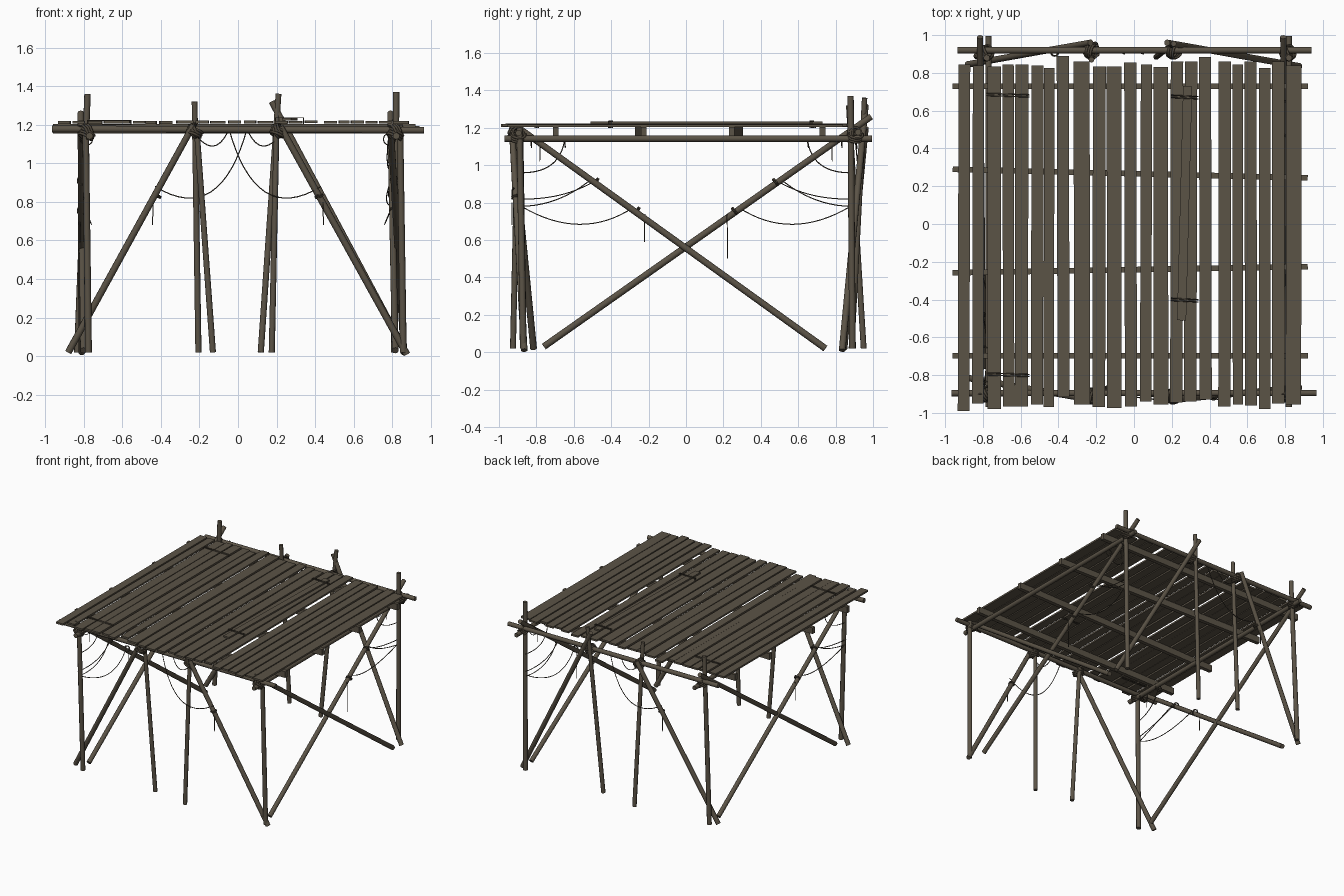
import bpy, bmesh, math, random
from mathutils import Vector, Matrix

if "Cube" in bpy.data.objects:
    bpy.data.objects.remove(bpy.data.objects["Cube"])

random.seed(4)


def material(name, rgb):
    m = bpy.data.materials.new(name)
    m.diffuse_color = (*rgb, 1)
    m.use_nodes = True
    m.node_tree.nodes["Principled BSDF"].inputs["Base Color"].default_value = m.diffuse_color
    return m


WOOD = material("weathered_wood", (0.105, 0.087, 0.062))
ROPE = material("old_rope", (0.072, 0.059, 0.042))


def finish(name, bm, mat):
    me = bpy.data.meshes.new(name)
    bm.to_mesh(me)
    bm.free()
    me.materials.append(mat)
    ob = bpy.data.objects.new(name, me)
    bpy.context.collection.objects.link(ob)
    return ob


def pole(name, a, b, r=0.018):
    """Round timber between two points."""
    a, b = Vector(a), Vector(b)
    bm = bmesh.new()
    bmesh.ops.create_cone(bm, cap_ends=True, segments=10, radius1=r, radius2=r * 0.94, depth=(b - a).length)
    for f in bm.faces:
        f.smooth = len(f.verts) == 4
    for e in bm.edges:
        e.smooth = not any(len(f.verts) > 4 for f in e.link_faces)
    rot = (b - a).to_track_quat('Z', 'Y').to_matrix().to_4x4()
    bmesh.ops.transform(bm, matrix=Matrix.Translation((a + b) / 2) @ rot, verts=bm.verts)
    return finish(name, bm, WOOD)


def board(name, centre, size, turn=0.0):
    """Rectangular timber, turned about z."""
    bm = bmesh.new()
    bmesh.ops.create_cube(bm, size=1)
    m = Matrix.Translation(centre) @ Matrix.Rotation(turn, 4, 'Z') @ Matrix.Diagonal((*size, 1))
    bmesh.ops.transform(bm, matrix=m, verts=bm.verts)
    return finish(name, bm, WOOD)


def rope(name, pts, r=0.004, closed=False):
    """Rope along a list of points."""
    cu = bpy.data.curves.new(name, 'CURVE')
    cu.dimensions = '3D'
    cu.bevel_depth = r
    cu.bevel_resolution = 1
    cu.use_fill_caps = True
    sp = cu.splines.new('POLY')
    sp.points.add(len(pts) - 1)
    for p, q in zip(sp.points, pts):
        p.co = (*q, 1)
    sp.use_cyclic_u = closed
    cu.materials.append(ROPE)
    ob = bpy.data.objects.new(name, cu)
    bpy.context.collection.objects.link(ob)


def sag(name, a, c, b, r=0.003):
    """Hanging rope from a to b, pulled towards c."""
    a, c, b = Vector(a), Vector(c), Vector(b)
    ts = [i / 16 for i in range(17)]
    rope(name, [a * (1 - t) ** 2 + c * 2 * t * (1 - t) + b * t * t for t in ts], r)


def lash(name, centre, axis, rad=0.03, turns=3, r=0.007):
    """Coil of rope round a pole."""
    q = Vector(axis).to_track_quat('Z', 'Y')
    n = turns * 10
    rope(name, [Vector(centre) + q @ Vector((rad * math.cos(i * math.tau / 10), rad * math.sin(i * math.tau / 10),
                (i / n - 0.5) * turns * r * 1.9)) for i in range(n + 1)], r)


# corner posts: back ones stand above the deck
pole("front_left_post", (-0.775, -0.87, 0.02), (-0.79, -0.9, 1.2))
pole("front_right_post", (0.857, -0.87, 0.02), (0.84, -0.89, 1.2))
pole("back_left_post", (-0.832, 0.89, 0.02), (-0.78, 0.88, 1.36))
pole("back_right_post", (0.81, 0.89, 0.02), (0.82, 0.88, 1.37))

# leaning inner posts
pole("front_inner_post_left", (-0.13, -0.868, 0.02), (-0.215, -0.885, 1.19), 0.016)
pole("front_inner_post_right", (0.175, -0.925, 0.02), (0.2, -0.9, 1.19), 0.016)
pole("back_inner_post_left", (-0.205, 0.95, 0.02), (-0.225, 0.87, 1.32), 0.016)
pole("back_inner_post_right", (0.118, 0.885, 0.02), (0.21, 0.955, 1.36), 0.016)

# slanted braces on front and back
pole("front_brace_left", (-0.88, -0.815, 0.02), (-0.23, -0.93, 1.2))
pole("front_brace_right", (0.875, -0.865, 0.01), (0.22, -0.93, 1.19))
pole("back_brace_left", (-0.88, 0.845, 0.02), (-0.23, 0.96, 1.2))
pole("back_brace_right", (0.875, 0.835, 0.01), (0.175, 0.96, 1.32))

# crossed braces and long beams on both sides
for side, xt, xa, xb, xm in (("left", -0.815, -0.81, -0.8, -0.77), ("right", 0.79, 0.86, 0.815, 0.82)):
    pole(f"{side}_cross_brace_a", (xa, 0.745, 0.02), (xt, -0.91, 1.21))
    pole(f"{side}_cross_brace_b", (xb, -0.76, 0.03), (xt, 0.99, 1.26))
    pole(f"{side}_beam", (xm, -0.97, 1.142), (xm, 0.995, 1.142))

# front and back beams, rails under the deck
pole("front_beam", (-0.965, -0.895, 1.178), (0.965, -0.895, 1.172))
pole("back_beam", (-0.935, 0.92, 1.176), (0.94, 0.92, 1.176))
for i, (y, tilt) in enumerate(((0.73, 0), (0.267, -0.024), (-0.242, 0.017), (-0.697, 0))):
    board(f"deck_rail_{i}", (-0.02, y, 1.18), (1.88, 0.03, 0.05), tilt)

# deck planks: centre x, width, front y, back y
PLANKS = [(-.9, .062, -.99, .845), (-.825, .06, -.95, .84), (-.74, .072, -.98, .835), (-.665, .06, -.965, .845),
          (-.595, .07, -.965, .845), (-.512, .064, -.955, .84), (-.45, .055, -.97, .825), (-.375, .064, -.915, .89),
          (-.276, .085, -.955, .86), (-.185, .068, -.97, .835), (-.105, .078, -.975, .835), (-.018, .064, -.965, .855),
          (.064, .06, -.94, .845), (.142, .078, -.955, .83), (.226, .066, -.945, .86), (.3, .066, -.94, .86),
          (.378, .064, -.93, .885), (.48, .066, -.965, .86), (.55, .055, -.955, .845), (.618, .064, -.96, .86),
          (.692, .06, -.98, .825), (.764, .066, -.95, .86), (.845, .082, -.955, .84)]
for i, (x, w, y0, y1) in enumerate(PLANKS):
    board(f"deck_plank_{i}", (x, (y0 + y1) / 2, 1.213 + random.uniform(-.002, .002)),
          (w, y1 - y0, 0.014), random.uniform(-.003, .003))
board("loose_plank", (0.268, 0.11, 1.228), (0.048, 1.24, 0.012), -0.026)

# rope ties around the deck planks
for x0, x1, y, h in ((-.78, -.555, .68, 1.222), (-.78, -.555, -.8, 1.222), (.195, .34, .67, 1.236), (.195, .34, -.405, 1.236)):
    for k in (0, 1):
        yy = y + k * 0.012
        rope("deck_tie", [(x0, yy, 1.2), (x0, yy, h), (x1, yy - .008, h), (x1, yy - .008, 1.2)], 0.003, True)

# rope lashings at the joints
for sy, y in ((-1, -0.9), (1, 0.905)):
    for x in (-0.785, 0.815):
        lash("corner_lashing", (x, y, 1.15), (0.6, 0.2, 1), 0.038)
        lash("corner_lashing", (x, y, 1.165), (1, 0.5, 0.3), 0.036)
    for x in (-0.225, 0.21):
        lash("inner_lashing", (x, y + 0.01 * sy, 1.16), (0.5, 0.2, 1), 0.038)
        lash("inner_lashing", (x, y + 0.01 * sy, 1.17), (1, -0.3, 0.4), 0.036)

# hanging ropes, the same on the opposite side after a half turn
for s, end in ((-1, "front"), (1, "back")):
    def p(x, y, z):
        return (-x * s, -y * s, z)
    # here y is measured towards the named end, so both ends use the same numbers
    p = (lambda x, y, z: (x, y, z)) if s < 0 else (lambda x, y, z: (-x, -y, z))
    sag(f"{end}_hanging_rope", p(-.05, -.9, 1.19), p(.09, -.95, .67), p(.43, -.92, .88))
    sag(f"{end}_short_rope", p(.05, -.9, 1.17), p(.12, -.93, 1.02), p(.22, -.9, 1.15))
    lash(f"{end}_brace_knot", p(.42, -.91, .83), p(-.5, 0, 1), 0.021, 2, 0.004)
    rope(f"{end}_rope_tail", [p(.44, -.93, .8), p(.443, -.93, .68)], 0.003)
    for a, c, b in (((-.8, -.48, .92), (-.76, -.66, .81), (-.8, -.9, .82)),
                    ((-.8, -.5, .93), (-.74, -.68, .78), (-.8, -.89, .78)),
                    ((-.8, -.28, .775), (-.72, -.56, .59), (-.8, -.88, .78)),
                    ((-.78, -.65, 1.13), (-.76, -.68, .95), (-.8, -.9, .96))):
        sag(f"{end}_corner_rope", p(*a), p(*c), p(*b))
    for y, z in ((-.26, .765), (-.48, .92)):
        lash("side_brace_knot", p(-.81, y, z - .01), (0, 1, .7 * s), 0.022, 2, 0.004)
    rope("side_rope_tail", [p(-.82, -.22, .74), p(-.82, -.222, .59 if s < 0 else .5)], 0.003)
    rope("side_rope_tail", [p(-.78, -.78, 1.13), p(-.78, -.782, 1.02)], 0.003)
    for y in (-.65, -.83):
        lash("side_beam_loop", p(-.785, y, 1.125), (0, 1, 0.1), 0.032, 1, 0.003)
